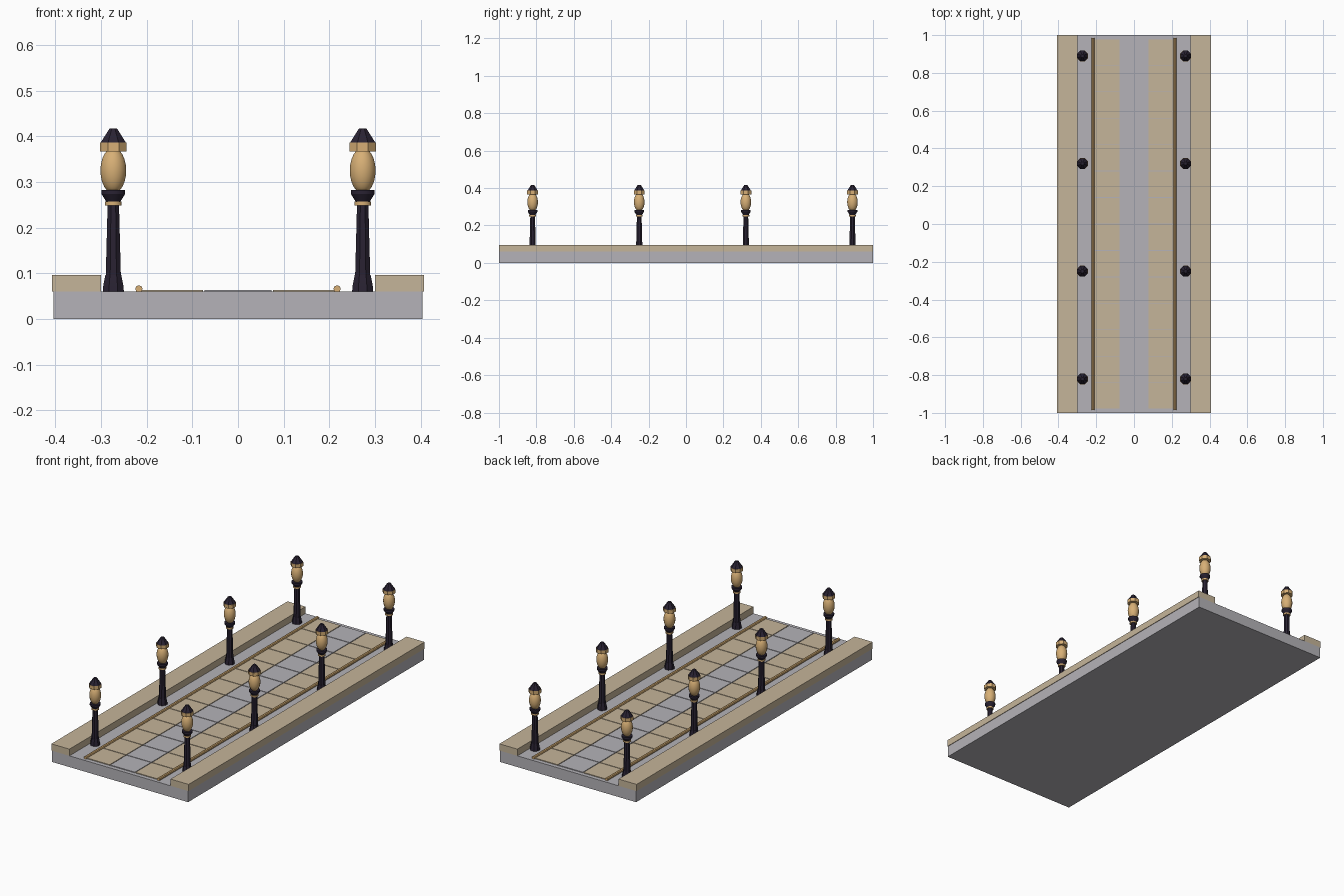
import bpy, bmesh, math
from mathutils import Matrix

cube = bpy.data.objects.get("Cube")
if cube:
    bpy.data.objects.remove(cube, do_unlink=True)


def material(name, rgb):
    m = bpy.data.materials.new(name)
    m.use_nodes = True
    m.diffuse_color = (*rgb, 1)
    m.node_tree.nodes["Principled BSDF"].inputs["Base Color"].default_value = (*rgb, 1)
    return m


GREY = material("grey stone", (0.46, 0.45, 0.48))
TAN = material("tan stone", (0.56, 0.46, 0.32))
GOLD = material("gold", (0.68, 0.43, 0.18))
DARK = material("dark iron", (0.022, 0.016, 0.032))


def finish(bm, name, mats, smooth=None):
    bmesh.ops.recalc_face_normals(bm, faces=bm.faces)
    mesh = bpy.data.meshes.new(name)
    bm.to_mesh(mesh)
    bm.free()
    for m in mats:
        mesh.materials.append(m)
    ob = bpy.data.objects.new(name, mesh)
    bpy.context.collection.objects.link(ob)
    if smooth:
        bpy.ops.object.select_all(action="DESELECT")
        ob.select_set(True)
        bpy.context.view_layer.objects.active = ob
        bpy.ops.object.shade_smooth_by_angle(angle=math.radians(smooth))
    return ob


def add_box(bm, x0, x1, y0, y1, z0, z1):
    place = Matrix.Translation(((x0 + x1) / 2, (y0 + y1) / 2, (z0 + z1) / 2))
    size = Matrix.Diagonal((x1 - x0, y1 - y0, z1 - z0, 1))
    bmesh.ops.create_cube(bm, size=1, matrix=place @ size)


def box(name, mat, *bounds):
    bm = bmesh.new()
    add_box(bm, *bounds)
    return finish(bm, name, [mat])


def lathe(bm, profile, sides, mat_index):
    """Closed solid of revolution through (radius, height) pairs."""
    rings = []
    for r, z in profile:
        rings.append([bm.verts.new((r * math.cos(a), r * math.sin(a), z))
                      for a in (math.tau * (i + 0.5) / sides for i in range(sides))])
    faces = [bm.faces.new(rings[0]), bm.faces.new(rings[-1])]
    for low, high in zip(rings, rings[1:]):
        for i in range(sides):
            j = (i + 1) % sides
            faces.append(bm.faces.new((low[i], low[j], high[j], high[i])))
    for f in faces:
        f.material_index = mat_index


# Roadbed and paving: three columns of thin slabs, grey in the middle
BED = 0.06
box("bridge_deck", GREY, -0.404, 0.404, -1, 1, 0, BED)

ROWS, PITCH, WIDTH, GAP = 14, 0.14, 0.15, 0.002
for column, (name, mat) in enumerate((("right_paving", TAN), ("middle_paving", GREY),
                                      ("left_paving", TAN))):
    bm = bmesh.new()
    x = (column - 1.5) * WIDTH
    for row in range(ROWS):
        y = (row - ROWS / 2) * PITCH
        add_box(bm, x + GAP, x + WIDTH - GAP, y + GAP, y + PITCH - GAP, BED, BED + 0.004)
    finish(bm, name, [mat])

# Raised kerbs and gold rails on both sides
for side, s in (("left", 1), ("right", -1)):
    xs = sorted((s * 0.30, s * 0.407))
    box(side + "_kerb", TAN, *xs, -1, 1, BED, 0.096)
    bm = bmesh.new()
    bmesh.ops.create_cone(bm, cap_ends=True, segments=8, radius1=0.008, radius2=0.008,
                          depth=1.97,
                          matrix=Matrix.Translation((s * 0.217, 0, 0.066))
                          @ Matrix.Rotation(math.pi / 2, 4, "X"))
    finish(bm, side + "_rail", [GOLD])

# Lamp post: foot, tapered shaft, ring, cup, globe, band and roof
bm = bmesh.new()
lathe(bm, [(0.025, BED), (0.024, 0.072), (0.019, 0.096)], 8, 0)
lathe(bm, [(0.018, 0.09), (0.0135, 0.25)], 8, 0)
lathe(bm, [(0.019, 0.249), (0.019, 0.257)], 12, 1)
lathe(bm, [(0.016, 0.257), (0.027, 0.274), (0.027, 0.282)], 12, 0)
globe = [math.pi * (i / 12 - 0.5) for i in range(1, 12)]
lathe(bm, [(0.0288 * math.cos(a), 0.325 + 0.05 * math.sin(a)) for a in globe], 16, 1)
lathe(bm, [(0.0315, 0.367), (0.0315, 0.386)], 8, 1)
lathe(bm, [(0.03, 0.386), (0.009, 0.417)], 8, 0)
lamp = finish(bm, "left_lamp_1", [DARK, GOLD], smooth=32)

# Four lamps a side, sharing one mesh
for side, s in (("left", 1), ("right", -1)):
    for i in range(4):
        if s == 1 and i == 0:
            ob = lamp
        else:
            ob = bpy.data.objects.new(f"{side}_lamp_{i + 1}", lamp.data)
            bpy.context.collection.objects.link(ob)
        ob.location = (s * 0.273, -0.82 + 0.57 * i, 0)
